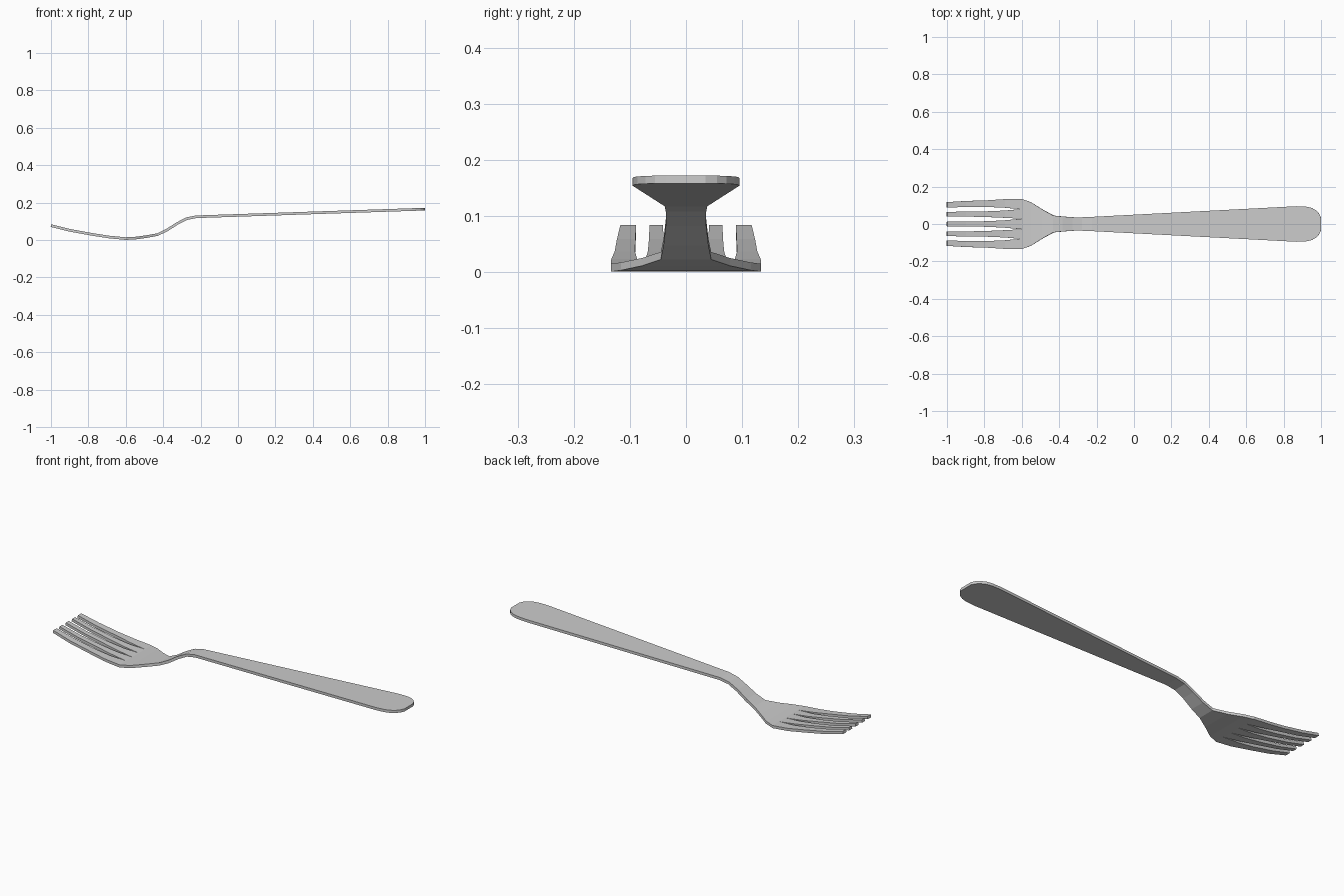
import bpy, bmesh

if "Cube" in bpy.data.objects:
    bpy.data.objects.remove(bpy.data.objects["Cube"])

T = 0.014  # metal thickness

# Side profile: x, centre height
PROFILE = [(-1.0, .077), (-.90, .052), (-.78, .030), (-.69, .016), (-.60, .0075),
           (-.55, .010), (-.49, .018), (-.43, .029), (-.38, .053), (-.325, .088),
           (-.275, .114), (-.225, .124), (1.0, .165)]


def height(x):
    for (x0, z0), (x1, z1) in zip(PROFILE, PROFILE[1:]):
        if x <= x1:
            return z0 + (z1 - z0) * (x - x0) / (x1 - x0)
    return PROFILE[-1][1]


bm = bmesh.new()


def row(x, ys):
    return [bm.verts.new((x, y, height(x))) for y in ys]


def bridge(a, b):
    for i in range(len(a) - 1):
        bm.faces.new((a[i], b[i], b[i + 1], a[i + 1]))


# Bowl root, neck and rounded handle: x, half width
root = [-.134, -.080, -.028, .028, .080, .134]
body = [(-.55, .116), (-.49, .078), (-.43, .045), (-.38, .040), (-.325, .036),
        (-.275, .036), (-.225, .038), (.87, .095), (.92, .093), (.95, .086),
        (.975, .072), (.99, .055), (.999, .035)]
first = row(-.60, root)
last = first
for x, w in body:
    cur = row(x, [y / .134 * w for y in root])
    bridge(last, cur)
    last = cur

# Five tines, one per column: sections of (x, low y, high y)
inner = [(-.69, .033, .072), (-.78, .037, .068), (-.90, .040, .066), (-1, .041, .065)]
outer = [(-.65, .083, .134), (-.69, .087, .133), (-.78, .091, .127), (-.90, .090, .123), (-1, .089, .117)]
middle = [(-.69, -.020, .020), (-.78, -.015, .015), (-.90, -.013, .013), (-1, -.012, .012)]


def flip(tine):
    return [(x, -b, -a) for x, a, b in tine]


for i, tine in enumerate([flip(outer), flip(inner), middle, inner, outer]):
    prev = first[i:i + 2]
    for x, a, b in tine:
        cur = row(x, (a, b))
        bridge(cur, prev)
        prev = cur

bm.normal_update()
for f in bm.faces:
    if f.normal.z < 0:
        f.normal_flip()
mesh = bpy.data.meshes.new("fork")
bm.to_mesh(mesh)
bm.free()
fork = bpy.data.objects.new("fork", mesh)
bpy.context.collection.objects.link(fork)

# Give the sheet its thickness
solid = fork.modifiers.new("thickness", 'SOLIDIFY')
solid.thickness = T
solid.offset = 0
